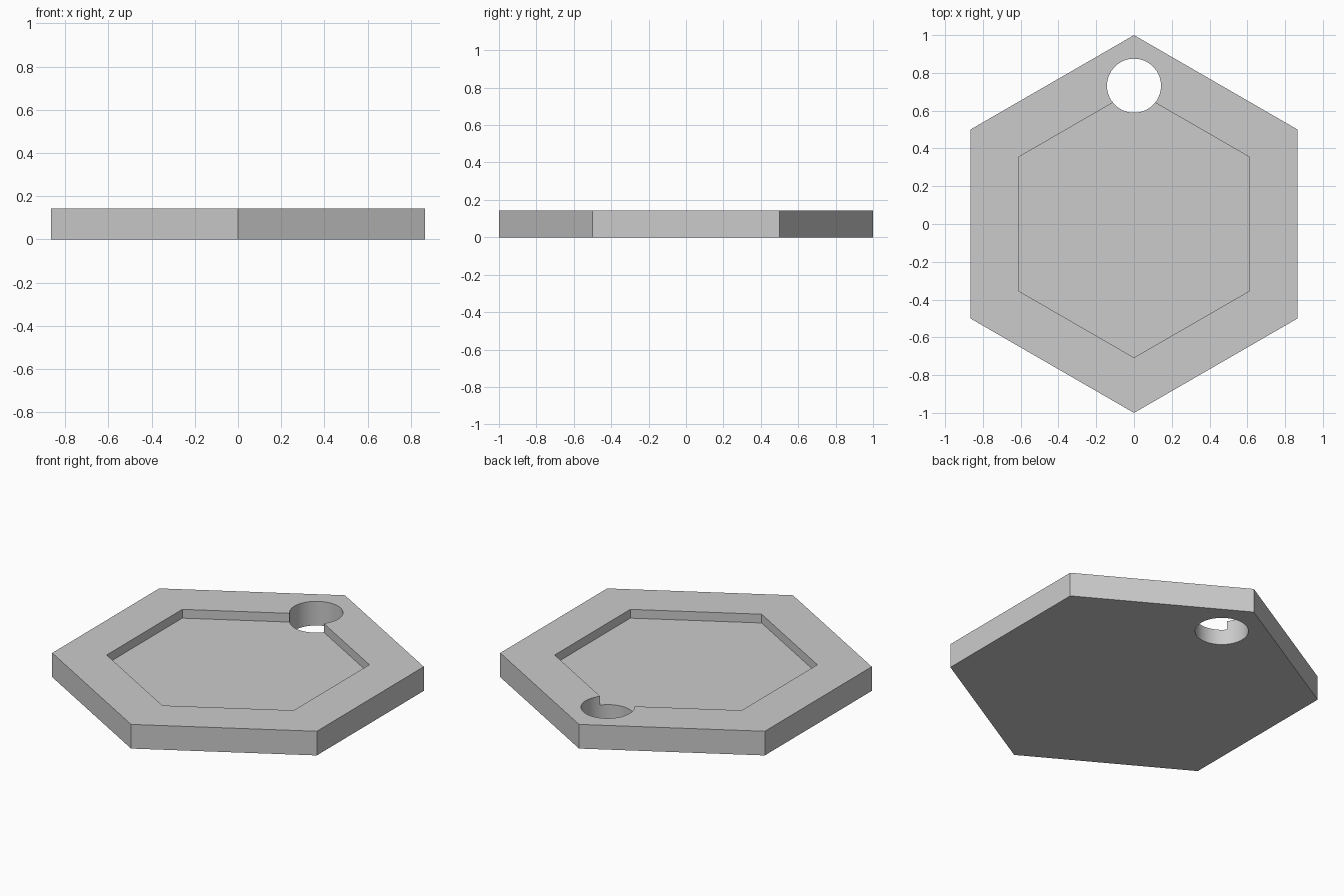
import bpy
import math

if "Cube" in bpy.data.objects:
    bpy.data.objects.remove(bpy.data.objects["Cube"], do_unlink=True)

THICKNESS = 0.143
RECESS_DEPTH = 0.052


def prism(name, sides, radius, bottom, top, y=0):
    """Upright prism with a corner pointing along +y."""
    bpy.ops.mesh.primitive_cylinder_add(
        vertices=sides, radius=radius, depth=top - bottom,
        location=(0, y, (bottom + top) / 2))
    obj = bpy.context.object
    obj.name = name
    return obj


def cut(target, cutter):
    """Subtract the cutter from the target and discard the cutter."""
    mod = target.modifiers.new("cut", "BOOLEAN")
    mod.operation = "DIFFERENCE"
    mod.solver = "EXACT"
    mod.object = cutter
    bpy.context.view_layer.objects.active = target
    bpy.ops.object.modifier_apply(modifier=mod.name)
    bpy.data.objects.remove(cutter, do_unlink=True)


# Hexagonal tag body
tag = prism("hexagonal_tag", 6, 1, 0, THICKNESS)

# Shallow hexagonal recess in the top
cut(tag, prism("recess_cutter", 6, 0.707, THICKNESS - RECESS_DEPTH, THICKNESS + 0.1))

# Round hanging hole through the back corner
cut(tag, prism("hole_cutter", 64, 0.143, -0.1, THICKNESS + 0.1, y=0.732))

# Plain grey material
grey = bpy.data.materials.new("plain grey")
grey.use_nodes = True
colour = (0.6, 0.6, 0.6, 1)
grey.diffuse_color = colour
grey.node_tree.nodes["Principled BSDF"].inputs["Base Color"].default_value = colour
tag.data.materials.clear()
tag.data.materials.append(grey)
for face in tag.data.polygons:
    face.material_index = 0

# Smooth hole wall, crisp edges elsewhere
bpy.ops.object.select_all(action="DESELECT")
tag.select_set(True)
bpy.context.view_layer.objects.active = tag
bpy.ops.object.shade_smooth_by_angle(angle=math.radians(30))
